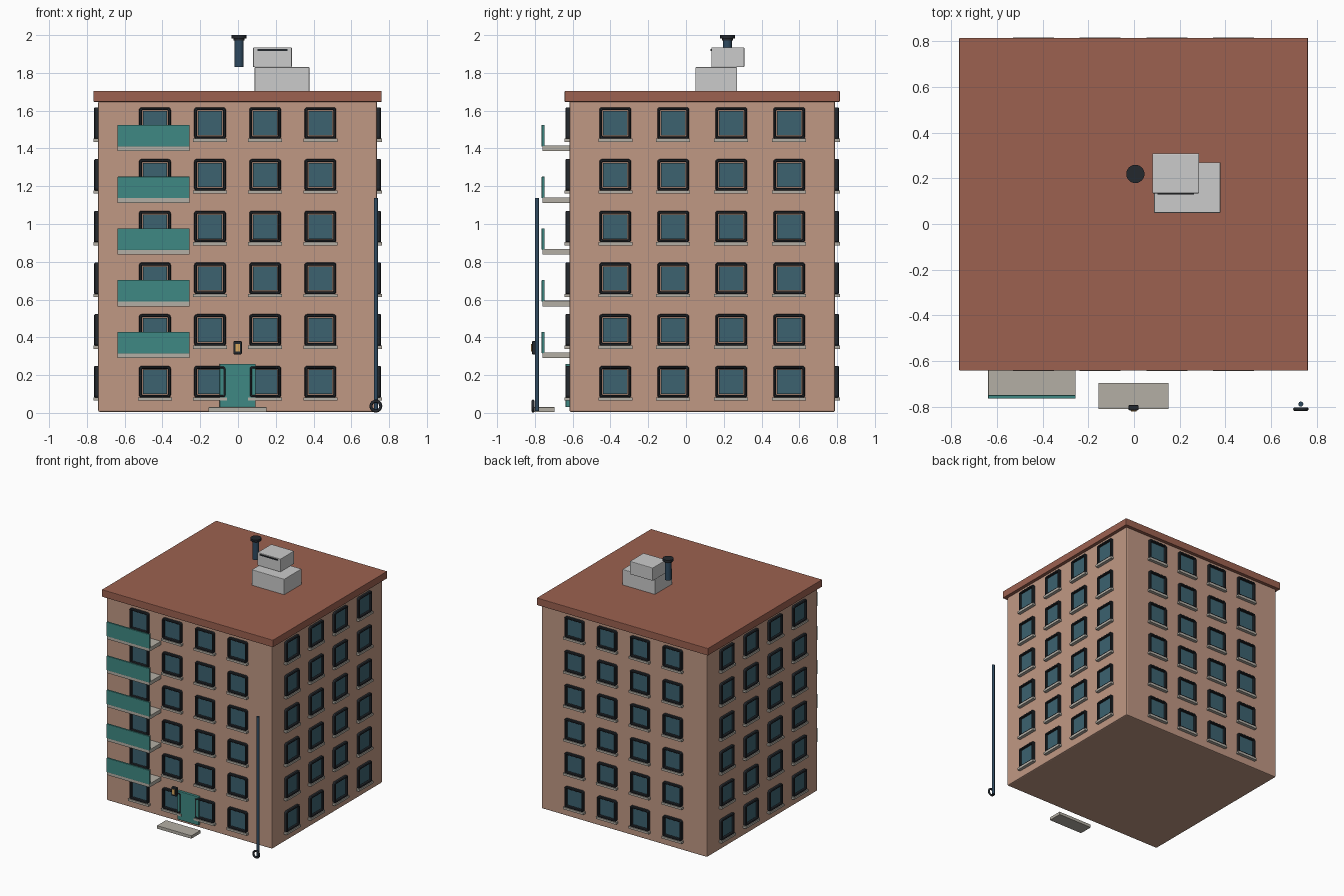
import bpy, bmesh, math
from mathutils import Matrix

if "Cube" in bpy.data.objects:
    bpy.data.objects.remove(bpy.data.objects["Cube"])


def material(name, hexcode):
    rgb = [int(hexcode[i:i + 2], 16) / 255 for i in (0, 2, 4)]
    m = bpy.data.materials.new(name)
    m.diffuse_color = [c / 12.92 if c < 0.04 else ((c + 0.055) / 1.055) ** 2.4 for c in rgb] + [1]
    m.use_nodes = True
    m.node_tree.nodes["Principled BSDF"].inputs["Base Color"].default_value = m.diffuse_color
    return m


WALL = material("wall_plaster", "c09884")
ROOF = material("roof_red", "9c6150")
TEAL = material("teal_paint", "3f8983")
GLASS = material("window_glass", "3c6270")
DARK = material("dark_metal", "24282d")
BLUE = material("blue_metal", "2f4a60")
STONE = material("pale_stone", "b4afa5")
AMBER = material("amber_glass", "d9a860")


def finish(name, bm, mat):
    bmesh.ops.recalc_face_normals(bm, faces=bm.faces)
    me = bpy.data.meshes.new(name)
    bm.to_mesh(me)
    bm.free()
    if mat:
        me.materials.append(mat)
    ob = bpy.data.objects.new(name, me)
    bpy.context.collection.objects.link(ob)
    return ob


def box(name, x, y, z, mat=None, bevel=0.0):
    """Box from (min, max) ranges on each axis."""
    bm = bmesh.new()
    bmesh.ops.create_cube(bm, size=1)
    for v in bm.verts:
        v.co = [(a + b) / 2 + c * (b - a) for (a, b), c in zip((x, y, z), v.co)]
    if bevel:
        bmesh.ops.bevel(bm, geom=bm.edges[:], offset=bevel, segments=2, profile=0.5, affect='EDGES')
    return finish(name, bm, mat)


def smooth(ob):
    for p in ob.data.polygons:
        p.use_smooth = len(p.vertices) == 4
    return ob


def cylinder(name, x, y, z0, z1, r, mat, sides=24):
    bm = bmesh.new()
    bmesh.ops.create_cone(bm, cap_ends=True, segments=sides, radius1=r, radius2=r, depth=z1 - z0,
                          matrix=Matrix.Translation((x, y, (z0 + z1) / 2)))
    ob = smooth(finish(name, bm, mat))
    for e in ob.data.edges:
        a, b = (ob.data.vertices[i].co for i in e.vertices)
        e.use_edge_sharp = abs(a.z - b.z) < 1e-6
    return ob


def rounded_square(half, r, y):
    pts = []
    for k in range(4):
        mid = math.radians(45 + 90 * k)
        cx, cz = (half - r) * math.copysign(1, math.cos(mid)), (half - r) * math.copysign(1, math.sin(mid))
        for s in range(4):
            a = math.radians(90 * k + 30 * s)
            pts.append((cx + r * math.cos(a), y, cz + r * math.sin(a)))
    return pts


def window_frame(name):
    """Rounded square ring facing -y, made of nested loops."""
    bm = bmesh.new()
    loops = [(0.084, 0.014, 0.004), (0.084, 0.014, -0.017), (0.079, 0.010, -0.022),
             (0.072, 0.005, -0.022), (0.069, 0.003, -0.018), (0.069, 0.003, 0.004)]
    rings = [[bm.verts.new(p) for p in rounded_square(*l)] for l in loops]
    for i, a in enumerate(rings):
        b = rings[(i + 1) % len(rings)]
        for j in range(len(a)):
            k = (j + 1) % len(a)
            bm.faces.new((a[j], a[k], b[k], b[j]))
    return finish(name, bm, DARK)


# Main block and roof slab
CX, CY, HX, HY = -0.002, 0.086, 0.738, 0.703
box("building_body", (CX - HX, CX + HX), (CY - HY, CY + HY), (0.005, 1.65), WALL, 0.008)
box("roof_slab", (CX - 0.763, CX + 0.763), (CY - 0.728, CY + 0.728), (1.647, 1.705), ROOF, 0.003)

# Windows: one set of parts, linked around all four walls
STEP, FIRST = 0.2738, 0.1645
parts = [window_frame("window_frame"),
         box("window_glass", (-0.064, 0.064), (-0.009, 0.004), (-0.064, 0.064), GLASS),
         box("window_sill", (-0.09, 0.09), (-0.026, 0.004), (-0.099, -0.082), STONE)]
walls = [("front", 0, HY, 0.292), ("right", 90, HX, 0.307),
         ("back", 180, HY, 0.292), ("left", 270, HX, 0.307)]
for side, angle, dist, gap in walls:
    turn = Matrix.Translation((CX, CY, 0)) @ Matrix.Rotation(math.radians(angle), 4, 'Z')
    for floor in range(6):
        for col in range(4):
            place = turn @ Matrix.Translation(((col - 1.5) * gap, -dist, FIRST + STEP * floor))
            for part in parts:
                ob = bpy.data.objects.new(f"{part.data.name}_{side}_{floor}_{col}", part.data)
                bpy.context.collection.objects.link(ob)
                ob.matrix_world = place
for part in parts:
    bpy.data.objects.remove(part)

# Balconies on the upper five floors
for i in range(5):
    z = 0.29 + STEP * i
    box(f"balcony_slab_{i + 1}", (-0.638, -0.256), (-0.76, -0.61), (z, z + 0.03), STONE, 0.002)
    box(f"balcony_panel_{i + 1}", (-0.638, -0.256), (-0.764, -0.749), (z + 0.025, z + 0.139), TEAL, 0.002)

# Entrance
box("front_door", (-0.097, 0.093), (-0.637, -0.61), (0.03, 0.26), TEAL, 0.003)
box("entrance_step", (-0.156, 0.152), (-0.81, -0.695), (0.005, 0.03), STONE, 0.002)
box("lamp_housing", (-0.024, 0.02), (-0.815, -0.792), (0.31, 0.38), DARK, 0.004)
box("lamp_glass", (-0.014, 0.01), (-0.82, -0.81), (0.325, 0.365), AMBER)

# Drain pipe with ring at the foot
cylinder("drain_pipe", 0.73, -0.788, 0.01, 1.138, 0.011, BLUE, 16)
bm = bmesh.new()
N, M = 24, 10
rings = []
for i in range(N):
    a = 2 * math.pi * i / N
    ring = []
    for j in range(M):
        b = 2 * math.pi * j / M
        r = 0.026 + 0.008 * math.cos(b)
        ring.append(bm.verts.new((0.73 + r * math.cos(a), -0.81 + 0.008 * math.sin(b), 0.036 + r * math.sin(a))))
    rings.append(ring)
for i in range(N):
    for j in range(M):
        a, b, k = rings[i], rings[(i + 1) % N], (j + 1) % M
        bm.faces.new((a[j], a[k], b[k], b[j]))
smooth(finish("pipe_ring", bm, DARK))

# Rooftop units and vent pipe
box("roof_unit_lower", (0.088, 0.378), (0.049, 0.27), (1.70, 1.83), None, 0.003)
box("roof_unit_upper", (0.08, 0.285), (0.134, 0.309), (1.83, 1.935), None, 0.004)
box("roof_unit_slot", (0.103, 0.262), (0.129, 0.14), (1.917, 1.927), DARK)
cylinder("vent_pipe", 0.006, 0.219, 1.83, 1.985, 0.024, BLUE)
cylinder("vent_cap", 0.006, 0.219, 1.982, 2.0, 0.04, DARK)
cylinder("vent_collar", 0.006, 0.219, 1.972, 1.984, 0.029, DARK)
